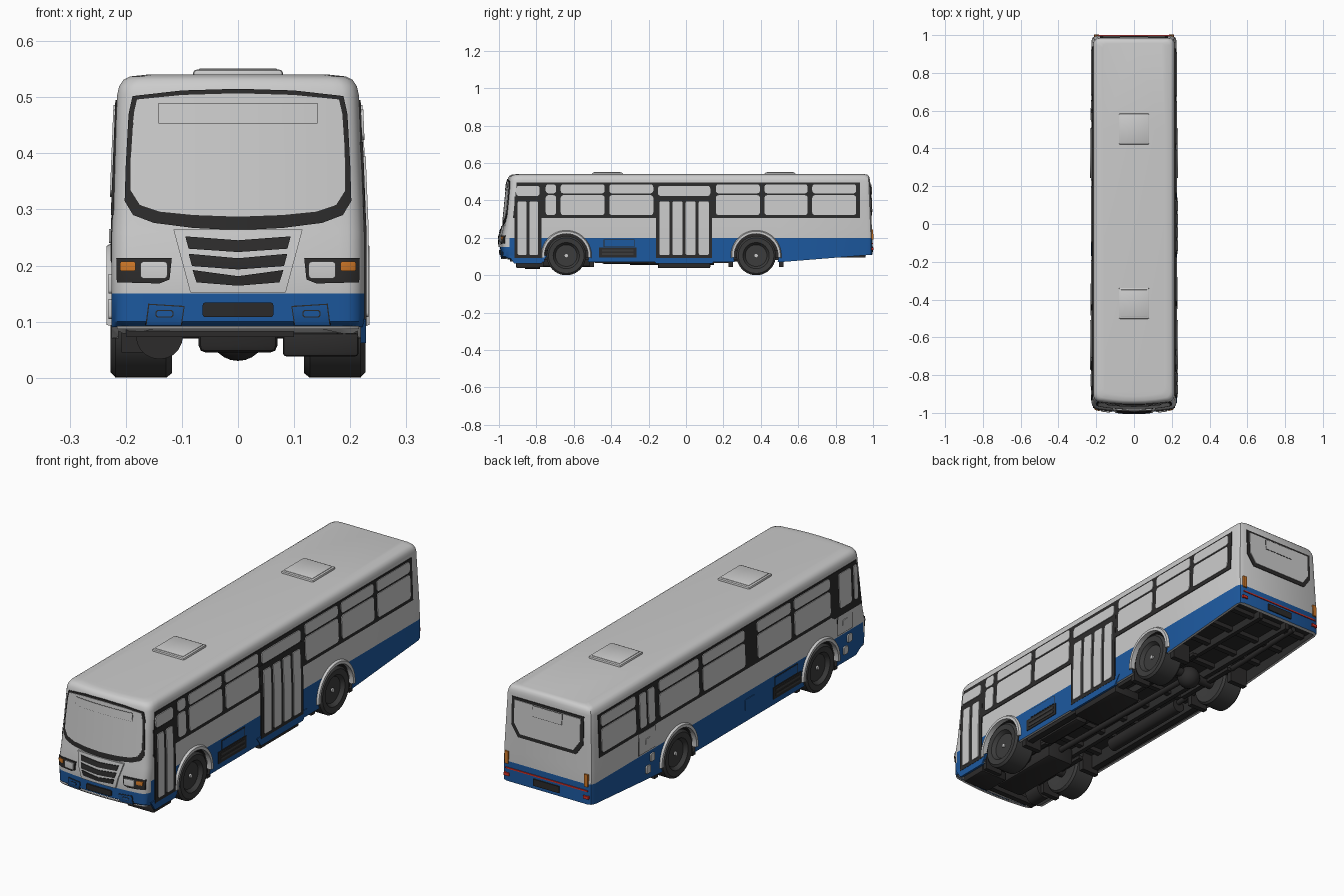
import bpy, bmesh, math
from mathutils import Vector, Matrix

if "Cube" in bpy.data.objects:
    bpy.data.objects.remove(bpy.data.objects["Cube"])

def mat(name, c):
    m = bpy.data.materials.new(name); m.diffuse_color = (*c, 1); return m
BLUE = mat("blue_paint", (.012, .1, .35)); DARK = mat("black_trim", (.025, .024, .024))
TYRE = mat("tyre_rubber", (.045, .045, .045)); ORANGE = mat("amber_lens", (.6, .18, .02))
RED = mat("red_lens", (.7, .03, .02)); GREY = None

def obj(name, bm, col=None):
    bmesh.ops.recalc_face_normals(bm, faces=bm.faces)
    me = bpy.data.meshes.new(name); bm.to_mesh(me); bm.free()
    o = bpy.data.objects.new(name, me); bpy.context.collection.objects.link(o)
    if col: me.materials.append(col)
    return o

def box(name, x, y, z, col=None, bevel=0):
    bm = bmesh.new(); bmesh.ops.create_cube(bm, size=1)
    for v in bm.verts:
        v.co = [(a[0]+a[1])/2 + c*(a[1]-a[0]) for a, c in zip((x, y, z), v.co)]
    if bevel: bmesh.ops.bevel(bm, geom=bm.edges[:], offset=bevel, segments=2, affect='EDGES', profile=.5)
    return obj(name, bm, col)

def rod(name, a, b, r, col=DARK, n=20):
    a, b = Vector(a), Vector(b); d = b - a
    bm = bmesh.new()
    bmesh.ops.create_cone(bm, cap_ends=True, segments=n, radius1=r, radius2=r, depth=d.length,
        matrix=Matrix.Translation((a+b)/2) @ d.to_track_quat('Z', 'Y').to_matrix().to_4x4())
    return obj(name, bm, col)

# Body surface functions
def hw(z): return .225 - max(0, z-.26)*.04
FRONT = [(.07, -.975), (.1, -.992), (.2, -.995), (.26, -.98), (.54, -.952)]
def yfront(z):
    for (a, p), (b, q) in zip(FRONT, FRONT[1:]):
        if z <= b: return p + (q-p)*(z-a)/(b-a)
    return FRONT[-1][1]
def front(x, z):
    w, r = hw(z), .03
    t = min(1, max(0, (abs(x)-w+r)/r))
    return yfront(z) + .02*(x/w)**2 + r*(1-math.sqrt(1-t*t))
def yback(z): return .996 - max(0, z-.2)*.04
def zbottom(y): return .09 if y < -.91 else .07 + max(0, y-.5)*.08

def place(side, u, off, v):
    if side == 'front': return (u, front(u, v)-off, v)
    if side == 'rear': return (u, yback(v)+off, v)
    s = 1 if side == 'right' else -1
    return (s*(hw(v)+off), u, v)

def rect(u0, u1, v0, v1, r=0):
    if not r: return [(u0, v0), (u1, v0), (u1, v1), (u0, v1)]
    out = []
    for k, (cu, cv) in enumerate([(u1-r, v1-r), (u0+r, v1-r), (u0+r, v0+r), (u1-r, v0+r)]):
        for i in range(5):
            a = math.pi/2*(k+i/4); out.append((cu+r*math.cos(a), cv+r*math.sin(a)))
    return out

def panel(name, side, pts, off, col=None, depth=.01):
    """Thin raised panel wrapped on one side of the body."""
    bm = bmesh.new(); bm.faces.new([bm.verts.new((u, 0, v)) for u, v in pts])
    cuts = [((0, 0, v), (0, 0, 1)) for v in (.1, .2, .26)]
    if side == 'front': cuts += [((i*.02+.005, 0, 0), (1, 0, 0)) for i in range(-11, 11)]
    for co, no in cuts:
        bmesh.ops.bisect_plane(bm, geom=bm.verts[:]+bm.edges[:]+bm.faces[:], plane_co=co, plane_no=no)
    rim = bmesh.ops.extrude_edge_only(bm, edges=[e for e in bm.edges if e.is_boundary])
    for g in rim['geom']:
        if isinstance(g, bmesh.types.BMVert): g.co.y = -depth
    for v in bm.verts: v.co = place(side, v.co.x, off+v.co.y, v.co.z)
    return obj(name, bm, col)

def mirrored(name, side, pts, off, col=None):
    for s in (1, -1): panel(name, side, [(s*u, v) for u, v in pts], off, col)

# Body shell lofted from stacked plan outlines
bm = bmesh.new(); rings = []
fr = [0, .3, .6, .8, .87, .91, .95, .98, 1]
levels = [(.07, 0), (.1, 0), (.15, 0), (.2, 0), (.26, 0), (.4, 0), (.505, 0), (.52, .003), (.531, .01), (.537, .022), (.54, .05)]
for i, (z, ins) in enumerate(levels):
    w = hw(z); yc = front(w, z); yb = yback(z)
    half = [(w*f, front(w*f, z)) for f in fr]
    half += [(w, yc+.03), (w, yc+.045), (w, .5), (w, yb-.025), (w-.007, yb-.007), (w-.025, yb), (0, yb)]
    loop = half + [(-x, y) for x, y in half[-2:0:-1]]
    k = (w-ins)/w
    ring = []
    for x, y in loop:
        y2 = y + ins*.8 if y < 0 else (y - ins*.5 if y > .9 else y)
        ring.append(bm.verts.new((x*k, y2, max(z, zbottom(y)+i*.002))))
    rings.append(ring)
for a, b in zip(rings, rings[1:]):
    for i in range(len(a)):
        j = (i+1) % len(a)
        f = bm.faces.new((a[i], a[j], b[j], b[i])); c = f.calc_center_median()
        f.material_index = int(c.z < .15 or (c.z < .199 and c.y > -.93))
bm.faces.new(rings[-1])
bmesh.ops.triangulate(bm, faces=[bm.faces.new(rings[0][::-1])])
body = obj("body_shell", bm)
for m in (GREY, BLUE, DARK): body.data.materials.append(m)

# Wheel wells and hollow underside
WHEELS = (-.64, .375)
cutters = [box("cutter_floor", (-.213, .213), (-.925, .978), (0, .13))]
cutters += [rod("cutter_well", (s*.1, y, .105), (s*.3, y, .105), .12, None, 40) for s in (1, -1) for y in WHEELS]
for c in cutters:
    for m in (GREY, BLUE, DARK): c.data.materials.append(m)
    c.data.materials.pop(index=0) if len(c.data.materials) > 3 else None
    for p in c.data.polygons: p.material_index = 2
    md = body.modifiers.new("cut", 'BOOLEAN'); md.operation = 'DIFFERENCE'; md.object = c; md.solver = 'EXACT'
shell = bpy.data.meshes.new_from_object(body.evaluated_get(bpy.context.evaluated_depsgraph_get()))
body.modifiers.clear(); body.data = shell
for c in cutters: bpy.data.objects.remove(c)

# Wheels and arch flares
for s in (1, -1):
    for y in WHEELS:
        prof = [(0, .208), (.058, .208), (.064, .216), (.07, .224), (.095, .227), (.105, .218), (.105, .128), (.097, .118), (.06, .118), (0, .135)]
        bm = bmesh.new(); vs = [bm.verts.new((s*x, y, .105+r)) for r, x in prof]
        es = [bm.edges.new(p) for p in zip(vs, vs[1:])]
        bmesh.ops.spin(bm, geom=vs+es, cent=(0, y, .105), axis=(1, 0, 0), angle=math.tau, steps=40)
        bmesh.ops.remove_doubles(bm, verts=bm.verts, dist=1e-5)
        obj("wheel", bm, TYRE)
        rod("hub_cap", (s*.2, y, .105), (s*.215, y, .105), .009, GREY)
        bm = bmesh.new(); prev = None
        for i in range(25):
            a = math.radians(-5 + 190*i/24)
            cur = [bm.verts.new((s*x, y+r*math.cos(a), .105+r*math.sin(a))) for r, x in ((.117, .212), (.117, .234), (.13, .234), (.137, .222), (.137, .212))]
            if prev:
                for k in range(5): bm.faces.new((prev[k], prev[k-4], cur[k-4], cur[k]))
            else: bm.faces.new(cur)
            prev = cur
        bm.faces.new(prev); obj("arch_flare", bm)
        for d in (-.135, .135):
            box("mud_flap", sorted((s*.12, s*.208)), (y+d-.012, y+d+.012), (.045, .13), DARK)

# Side windows
def window(side, y0, y1):
    panel("lower_pane", side, rect(y0, y1, .322, .428, .014), .006)
    panel("upper_pane", side, rect(y0, y1, .438, .486, .014), .006)
panel("window_band", 'right', [(-.925, .305), (.93, .305), (.93, .495), (-.905, .495)], .003, DARK)
for a, b in ((-.75, -.695), (-.67, -.435), (-.41, -.175), (.16, .395), (.42, .65), (.675, .91)): window('right', a, b)
panel("window_band", 'left', [(-.935, .29), (-.74, .29), (-.72, .305), (.94, .305), (.94, .495), (-.905, .495)], .003, DARK)
for a, b in ((-.71, -.455), (-.43, -.19), (-.1, .2), (.23, .51), (.68, .925)): window('left', a, b)
for a, b in ((.545, .59), (.605, .65), (-.86, -.775), (-.905, -.88)):
    panel("slim_pane", 'left', rect(a, b, .325, .478, .01), .006)

# Passenger doors
def door(y0, y1, leaves):
    panel("door_frame", 'right', rect(y0, y1, .092, .42), .004, DARK)
    panel("door_top_pane", 'right', rect(y0+.01, y1-.01, .424, .478, .015), .007)
    w = (y1-y0-.02)/leaves
    for i in range(leaves):
        a = y0+.01+i*w
        panel("door_leaf", 'right', rect(a+.008, a+w-.008, .108, .395, .008), .008)
    panel("door_sill", 'right', [(y0-.03, .105), (y0, .062), (y1, .062), (y1+.03, .105)], .003, BLUE)
    box("door_step", (.08, .215), (y0+.01, y1-.01), (.038, .08), DARK, .006)
door(-.918, -.772, 2)
door(-.16, .14, 4)

# Side hatches, vents and left doors
for s, a, b in (('right', -.465, -.265), ('left', -.5, -.3)):
    panel("side_vent", s, rect(a, b, .095, .148), .003, DARK)
    for z in (.108, .128): panel("vent_slat", s, rect(a+.015, b-.015, z, z+.01), .005, TYRE)
    panel("vent_hatch_edge", s, rect(a+.025, b-.01, .15, .192), .002, DARK)
    panel("vent_hatch", s, rect(a+.028, b-.013, .153, .189), .003, BLUE)
for a, b in ((.54, .66), (-.87, -.76)):
    panel("side_door_edge", 'left', rect(a, b, .205, .304), .001, DARK)
    panel("side_door", 'left', rect(a+.003, b-.003, .208, .301), .002)
    panel("door_handle", 'left', rect(a+.04, a+.075, .24, .265, .004), .005)
    for d, z in ((.04, .15), (.07, .105)): panel("foot_step", 'left', rect(a+d-.03, a+d, z, z+.035, .006), .006)
panel("fuel_hatch", 'left', rect(-.17, -.1, .12, .17, .005), .003, BLUE)

# Windscreen
screen = [(0, .263), (.08, .267), (.15, .276), (.187, .29), (.202, .315), (.2, .38), (.195, .47), (.188, .502), (.1, .512)]
glass = [(0, .287), (.08, .29), (.14, .296), (.175, .308), (.192, .335), (.192, .38), (.186, .47), (.18, .496), (.1, .504)]
for name, p, top, off, col in (("windscreen_surround", screen, .515, .003, DARK), ("windscreen", glass, .507, .005, GREY)):
    panel(name, 'front', p + [(0, top)] + [(-x, z) for x, z in p[:0:-1]], off, col)
panel("sign_edge", 'front', rect(-.142, .142, .453, .49), .006, DARK)
panel("sign_window", 'front', rect(-.141, .141, .454, .489), .007)

# Grille, lamps and bumper
panel("grille_surround", 'front', [(-.115, .264), (-.085, .152), (.085, .152), (.115, .264)], .008)
for w0, w1, z0, z1 in ((.094, .088, .252, .23), (.088, .082, .22, .199), (.081, .074, .188, .17)):
    panel("grille_slot", 'front', [(-w0, z1+.022), (-w1, z1), (0, z1-.006), (w1, z1), (w0, z1+.022), (0, z0-.007)], .011, DARK)
mirrored("headlamp_housing", 'front', [(.118, .213), (.122, .175), (.14, .168), (.216, .17), (.217, .213)], .005, DARK)
mirrored("headlamp", 'front', rect(.126, .174, .177, .207, .006), .01)
mirrored("front_indicator", 'front', rect(.183, .21, .19, .207, .003), .008, ORANGE)
panel("front_plate", 'front', rect(-.063, .063, .108, .134, .005), .006, DARK)
mirrored("bumper_recess", 'front', [(.1, .093), (.095, .128), (.16, .132), (.165, .093)], .002, DARK)
mirrored("bumper_inset", 'front', [(.102, .093), (.097, .126), (.158, .13), (.163, .093)], .004, BLUE)
mirrored("fog_lamp_edge", 'front', rect(.115, .147, .107, .121, .005), .005, DARK)
mirrored("fog_lamp", 'front', rect(.117, .145, .109, .119, .004), .006, BLUE)
panel("bumper_lip", 'front', rect(-.216, .216, .087, .092), .003)

# Rear window and lamps
def rear_shape(w, z0, z1, c): return [(-w, z0+c), (-w+c*.7, z0), (w-c*.7, z0), (w, z0+c), (w, z1), (-w, z1)]
panel("rear_window_surround", 'rear', rear_shape(.18, .32, .495, .05), .003, DARK)
panel("rear_window", 'rear', rear_shape(.165, .337, .484, .045), .006)
panel("rear_sign_edge", 'rear', rect(-.075, .075, .432, .482), .007, DARK)
panel("rear_sign", 'rear', rect(-.074, .074, .434, .481), .008)
mirrored("rear_lamp", 'rear', rect(.19, .208, .19, .245), .006, ORANGE)
panel("rear_red_strip", 'rear', rect(-.205, .205, .167, .173), .004, RED)
mirrored("rear_reflector", 'rear', rect(.185, .212, .135, .148), .006, RED)
panel("rear_plate", 'rear', rect(-.065, .065, .125, .155), .005, DARK)

# Roof hatches
for y in (-.42, .503):
    box("roof_hatch", (-.08, .08), (y-.082, y+.082), (.53, .549), None, .006)
    box("hatch_lid", (-.07, .07), (y-.072, y+.072), (.54, .551), None, .002)

# Chassis, axles and running gear
for s in (1, -1):
    box("chassis_rail", sorted((s*.065, s*.085)), (-.92, .96), (.095, .135), DARK)
    box("side_skirt_frame", sorted((s*.17, s*.2)), (-.49, .23), (.065, .13), DARK)
    for y in WHEELS: box("leaf_spring", sorted((s*.088, s*.11)), (y-.16, y+.16), (.082, .097), DARK)
for i in range(13): box("cross_member", (-.2, .2), (-.9+i*.15, -.875+i*.15), (.11, .135), DARK)
for y in WHEELS: rod("axle", (-.15, y, .09), (.15, y, .09), .02)
bm = bmesh.new()
bmesh.ops.create_uvsphere(bm, u_segments=20, v_segments=12, radius=.05, matrix=Matrix.Translation((0, .375, .08)))
obj("differential", bm, DARK)
rod("drive_shaft", (0, -.5, .1), (0, .35, .085), .013)
box("engine", (-.07, .07), (-.86, -.5), (.045, .13), DARK, .012)
box("front_bar", (-.2, .1), (-.94, -.915), (.073, .1), DARK)
rod("silencer", (-.14, -.86, .075), (-.14, -.78, .075), .042)
rod("air_tank", (-.13, -.3, .085), (-.13, .15, .085), .03)
rod("exhaust_pipe", (-.13, .15, .1), (-.12, .95, .115), .012)
box("fuel_tank", (.1, .165), (-.45, -.2), (.06, .13), DARK, .012)

# Smooth shading with sharp creases
for o in bpy.context.collection.objects: o.select_set(True)
bpy.context.view_layer.objects.active = body
bpy.ops.object.shade_smooth_by_angle(angle=math.radians(32))

for m in bpy.data.materials:
    if m.users and not m.is_grease_pencil:
        m.use_nodes = True
        m.node_tree.nodes["Principled BSDF"].inputs["Base Color"].default_value = m.diffuse_color
